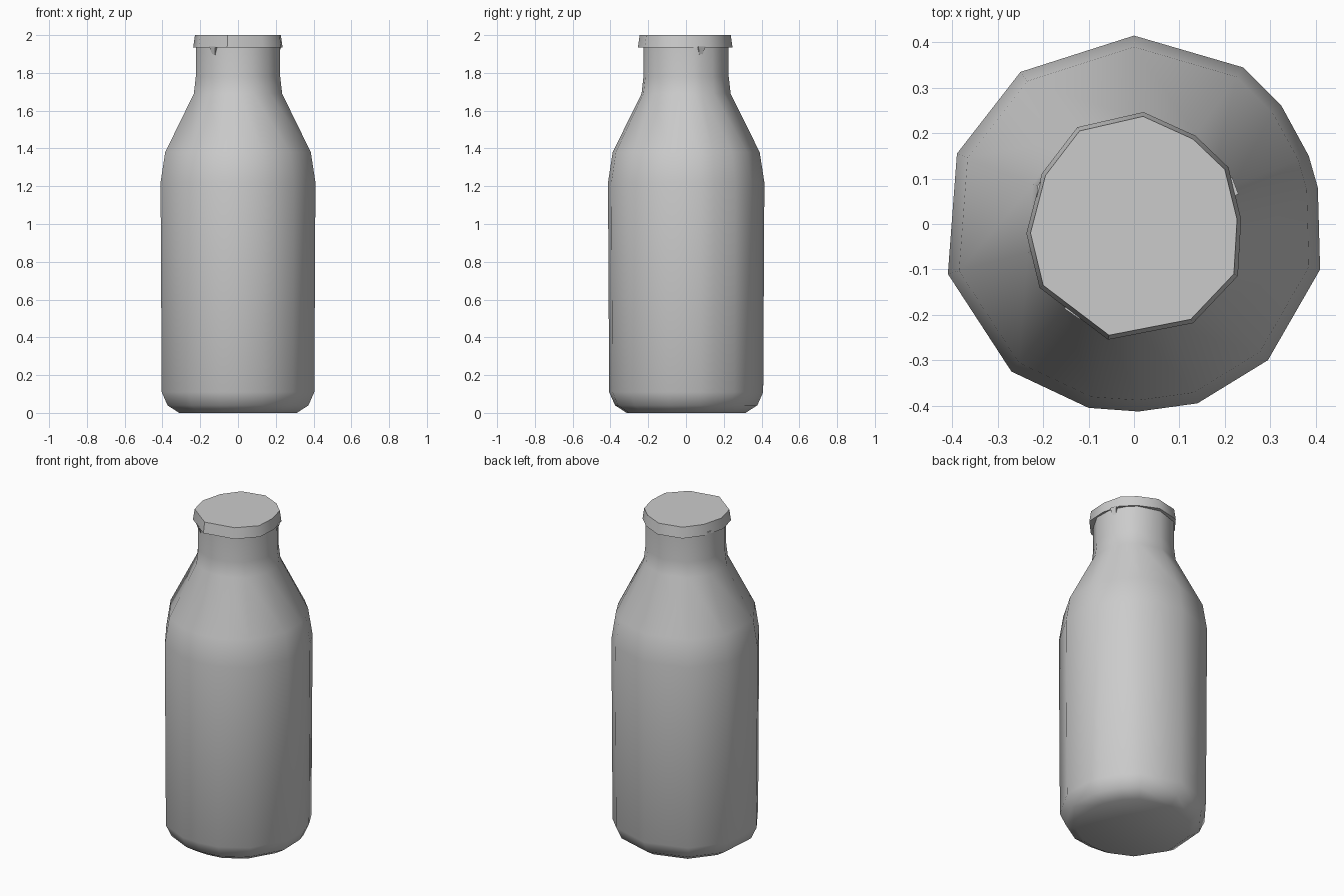
import bpy, bmesh
from math import atan2, cos, sin, hypot
from mathutils import Vector

if "Cube" in bpy.data.objects:
    bpy.data.objects.remove(bpy.data.objects["Cube"])


def loft(name, outline, profile, angle):
    """Stack scaled copies of an outline at the heights given by the profile."""
    bm = bmesh.new()
    rings = [[bm.verts.new((x * s, y * s, z)) for x, y in outline] for s, z in profile]
    n = len(outline)
    for a, b in zip(rings, rings[1:]):
        for i in range(n):
            j = (i + 1) % n
            bm.faces.new((a[i], a[j], b[j], b[i]))
    bm.faces.new(rings[0])
    bm.faces.new(rings[-1])
    return finish(name, bm, angle)


def finish(name, bm, angle):
    bmesh.ops.recalc_face_normals(bm, faces=bm.faces)
    mesh = bpy.data.meshes.new(name)
    bm.to_mesh(mesh)
    bm.free()
    ob = bpy.data.objects.new(name, mesh)
    bpy.context.collection.objects.link(ob)
    bpy.ops.object.select_all(action='DESELECT')
    ob.select_set(True)
    bpy.context.view_layer.objects.active = ob
    bpy.ops.object.shade_smooth_by_angle(angle=angle)
    return ob


def tab(name, x, y):
    """Small tapered tab hanging below the cap rim, facing outward."""
    bm = bmesh.new()
    out = Vector((x, y, 0)).normalized()
    side = Vector((-out.y, out.x, 0))
    c = Vector((x, y, 0))
    top = [c + side * a + out * b + Vector((0, 0, 1.94))
           for a, b in ((-0.02, -0.02), (0.02, -0.02), (0.02, 0.012), (-0.02, 0.012))]
    tv = [bm.verts.new(p) for p in top]
    tip = bm.verts.new(c - out * 0.015 + Vector((0, 0, 1.86)))
    bm.faces.new(tv)
    for i in range(4):
        bm.faces.new((tv[i], tv[(i + 1) % 4], tip))
    return finish(name, bm, 0.3)


# Slightly irregular faceted cross-section of the bottle
body_outline = [(0.0, 0.415), (0.24, 0.345), (0.325, 0.26), (0.385, 0.15),
                (0.405, 0.08), (0.41, -0.10), (0.295, -0.30), (0.14, -0.395),
                (0.01, -0.413), (-0.10, -0.405), (-0.27, -0.325),
                (-0.41, -0.11), (-0.39, 0.155), (-0.25, 0.335)]

# Bottle: rounded foot, straight wall, sloped shoulder, neck
loft("bottle_body", body_outline,
     [(0.76, 0.0), (0.91, 0.04), (0.985, 0.11), (1.0, 1.22), (0.94, 1.38),
      (0.57, 1.69), (0.545, 1.78), (0.545, 1.95)], 0.75)

# Cap: faceted, slightly wider at the rim
cap_outline = [(0.02, 0.237), (0.13, 0.187), (0.20, 0.12), (0.227, 0.01), (0.22, -0.11),
               (0.125, -0.21), (-0.055, -0.245), (-0.20, -0.135),
               (-0.228, -0.02), (-0.195, 0.107), (-0.12, 0.205)]
loft("cap", cap_outline, [(1.04, 1.935), (1.0, 2.0)], 0.7)

# Two small tabs under the cap rim
tab("cap_tab_front", -0.13, -0.188)
tab("cap_tab_right", 0.212, 0.08)
